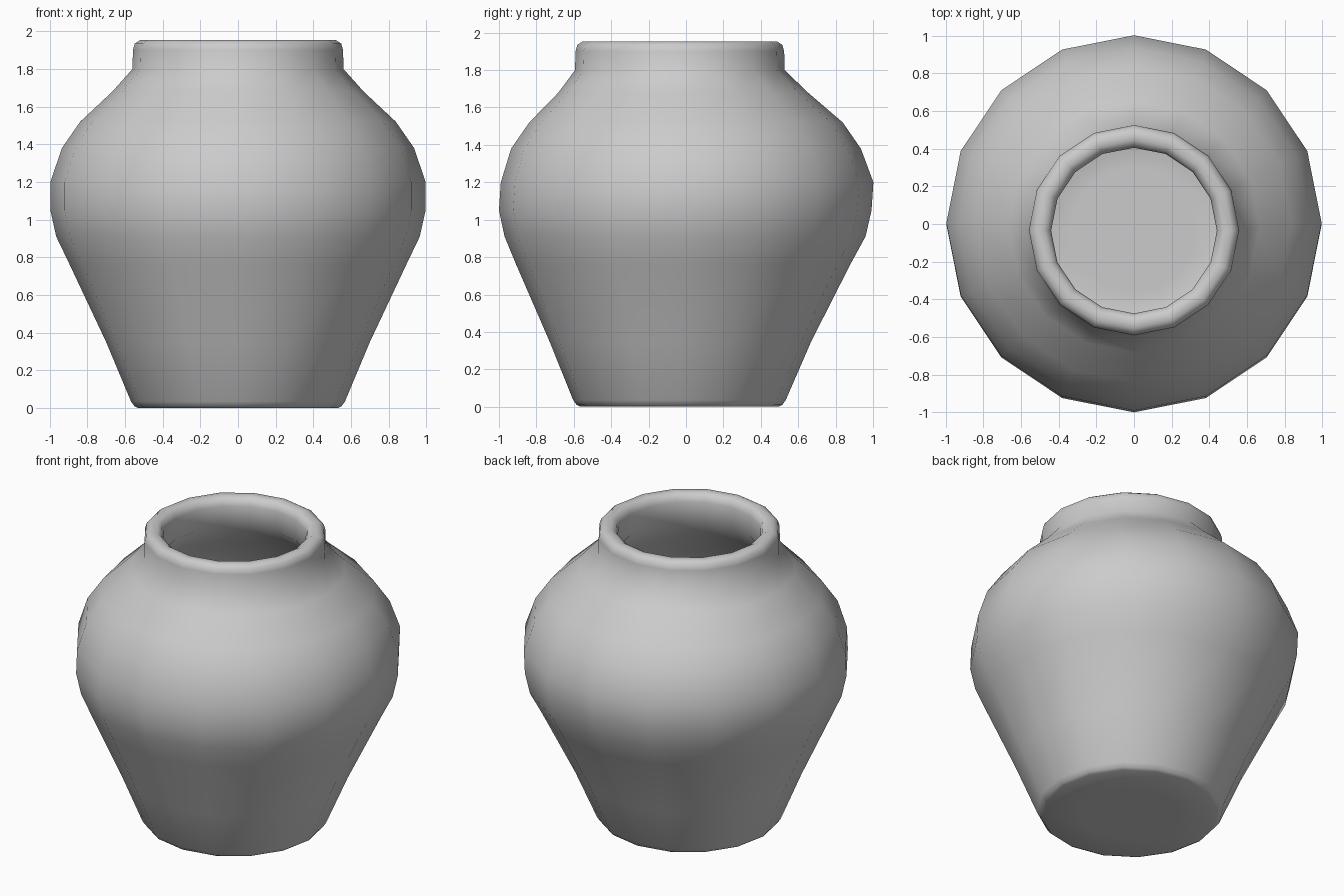
import bpy, bmesh
from math import cos, sin, tau

SIDES = 16

# Wall profile: (radius, height, y offset of the ring centre)
outer = [(0.30, 0.0, -0.035), (0.53, 0.0, -0.035), (0.55, 0.01, -0.035),
         (0.568, 0.035, -0.035), (0.70, 0.35, -0.03), (0.893, 0.76, -0.015),
         (0.965, 0.91, -0.005), (0.996, 1.05, -0.004), (0.996, 1.20, 0.006),
         (0.935, 1.38, 0.0), (0.838, 1.52, 0.0), (0.667, 1.68, -0.015),
         (0.56, 1.80, -0.033)]
lip = [(0.558, 1.90, -0.033), (0.548, 1.935, -0.033), (0.52, 1.953, -0.033),
       (0.48, 1.953, -0.033), (0.452, 1.935, -0.035), (0.44, 1.90, -0.035)]
inner = [(0.44, 1.76, -0.035), (0.59, 1.59, -0.015), (0.75, 1.44, 0.0),
         (0.83, 1.33, 0.0), (0.876, 1.19, 0.004), (0.876, 1.06, -0.004),
         (0.85, 0.94, -0.005), (0.78, 0.80, -0.015), (0.59, 0.40, -0.03),
         (0.47, 0.13, -0.035), (0.44, 0.12, -0.035), (0.33, 0.12, -0.035)]

# Loft rings along the profile and cap both ends
bm = bmesh.new()
rings = [[bm.verts.new((r * cos(tau * i / SIDES), r * sin(tau * i / SIDES) + oy, z))
          for i in range(SIDES)] for r, z, oy in outer + lip + inner]
for a, b in zip(rings, rings[1:]):
    for i in range(SIDES):
        j = (i + 1) % SIDES
        bm.faces.new((a[i], a[j], b[j], b[i]))
bm.faces.new(rings[0][::-1])
bm.faces.new(rings[-1])
bmesh.ops.recalc_face_normals(bm, faces=bm.faces[:])
for f in bm.faces:
    f.smooth = True

mesh = bpy.data.meshes.new("clay_jar")
bm.to_mesh(mesh)
bm.free()
jar = bpy.data.objects.new("clay_jar", mesh)
bpy.context.collection.objects.link(jar)
